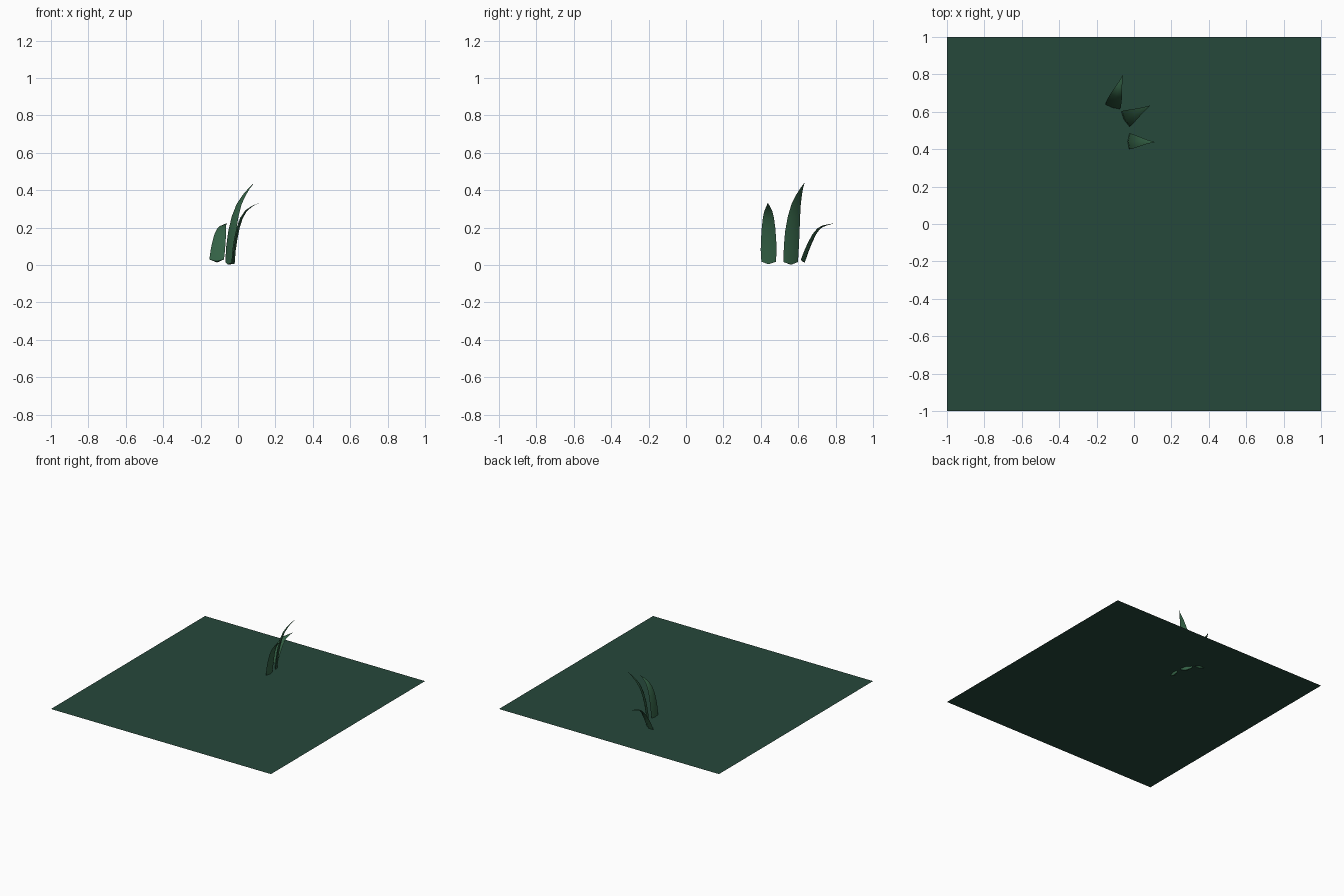
import bpy, bmesh, math
from mathutils import Vector

if "Cube" in bpy.data.objects:
    bpy.data.objects.remove(bpy.data.objects["Cube"])


def material(name, rgb):
    m = bpy.data.materials.new(name)
    m.diffuse_color = (*rgb, 1)
    m.use_nodes = True
    m.node_tree.nodes["Principled BSDF"].inputs["Base Color"].default_value = m.diffuse_color
    return m


ground_green = material("dark ground green", (0.019, 0.065, 0.044))
blade_green = material("blade green", (0.034, 0.120, 0.060))


def finish(name, bm, mat, smooth):
    bmesh.ops.recalc_face_normals(bm, faces=bm.faces)
    me = bpy.data.meshes.new(name)
    bm.to_mesh(me)
    bm.free()
    ob = bpy.data.objects.new(name, me)
    bpy.context.collection.objects.link(ob)
    me.materials.append(mat)
    for p in me.polygons:
        p.use_smooth = smooth
    return ob


# flat ground sheet; the blade roots poke slightly through it
bm = bmesh.new()
bmesh.ops.create_grid(bm, x_segments=1, y_segments=1, size=1)
bmesh.ops.translate(bm, verts=bm.verts, vec=(0, 0, 0.03))
finish("ground_sheet", bm, ground_green, False)


# curved blade: (lean distance, height, width) along a smooth spine
def blade(name, root, angle, spine, thick=0.018):
    lean = Vector((math.cos(angle), math.sin(angle), 0))
    side = Vector((-lean.y, lean.x, 0))
    bm = bmesh.new()
    prev = None
    for i, (d, z, w) in enumerate(spine):
        a, b = spine[max(i - 1, 0)], spine[min(i + 1, len(spine) - 1)]
        t = Vector((b[0] - a[0], b[1] - a[1])).normalized()
        out = lean * t.y - Vector((0, 0, t.x))      # across the blade
        c = Vector((*root, 0)) + lean * d + Vector((0, 0, z))
        half = thick / 2 * min(1, w / 0.08)
        dip = Vector((0, 0, -0.013 if i == 0 else 0))   # pointed root
        ring = [bm.verts.new(p) for p in (
            c - side * w / 2, c + out * half + dip,
            c + side * w / 2, c - out * half + dip)]
        if prev:
            for k in range(4):
                n = (k + 1) % 4
                bm.faces.new((prev[k], prev[n], ring[n], ring[k]))
        else:
            bm.faces.new(ring)
        prev = ring
    bm.faces.new(prev)
    ob = finish(name, bm, blade_green, True)
    bpy.context.view_layer.objects.active = ob
    ob.select_set(True)
    bpy.ops.object.shade_smooth_by_angle(angle=math.radians(60))
    ob.select_set(False)


blade("front_blade", (-0.027, 0.442), -0.03, [
    (0, 0.018, 0.078), (0.006, 0.08, 0.085), (0.015, 0.14, 0.081),
    (0.028, 0.20, 0.072), (0.045, 0.25, 0.06), (0.07, 0.29, 0.042),
    (0.10, 0.313, 0.02), (0.138, 0.332, 0.001)])
blade("tall_blade", (-0.047, 0.56), 0.50, [
    (0, 0.016, 0.088), (0.007, 0.10, 0.092), (0.018, 0.18, 0.088),
    (0.036, 0.26, 0.075), (0.06, 0.325, 0.057), (0.092, 0.375, 0.036),
    (0.12, 0.408, 0.018), (0.153, 0.44, 0.001)])
blade("short_blade", (-0.114, 0.627), 1.26, [
    (0, 0.03, 0.082), (0.018, 0.075, 0.081), (0.038, 0.12, 0.075),
    (0.062, 0.165, 0.065), (0.085, 0.193, 0.052), (0.11, 0.208, 0.036),
    (0.14, 0.216, 0.018), (0.178, 0.224, 0.001)])
